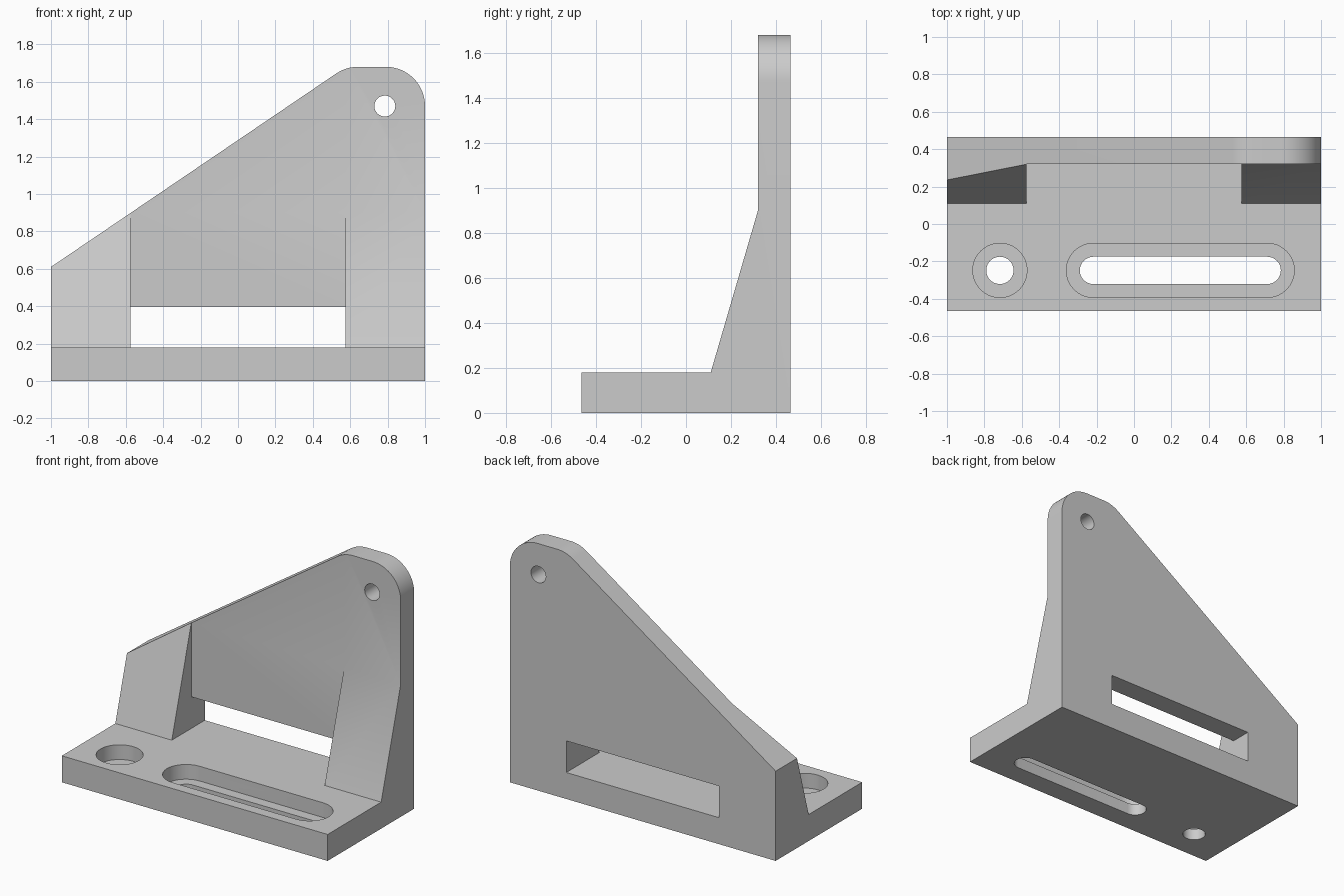
import bpy, bmesh, math
from mathutils import Vector

cube = bpy.data.objects.get("Cube")
if cube:
    bpy.data.objects.remove(cube, do_unlink=True)

grey = bpy.data.materials.new("plain grey")
grey.use_nodes = True
colour = (0.6, 0.6, 0.6, 1)
grey.diffuse_color = colour
grey.node_tree.nodes["Principled BSDF"].inputs["Base Color"].default_value = colour


def prism(name, points, offset):
    """Extrude a closed 3D outline along an offset."""
    bm = bmesh.new()
    face = bm.faces.new([bm.verts.new(p) for p in points])
    new = bmesh.ops.extrude_face_region(bm, geom=[face])["geom"]
    bmesh.ops.translate(bm, vec=Vector(offset),
                        verts=[v for v in new if isinstance(v, bmesh.types.BMVert)])
    bmesh.ops.recalc_face_normals(bm, faces=bm.faces)
    mesh = bpy.data.meshes.new(name)
    bm.to_mesh(mesh)
    bm.free()
    mesh.materials.append(grey)
    obj = bpy.data.objects.new(name, mesh)
    bpy.context.collection.objects.link(obj)
    return obj


def box(name, low, high):
    (x0, y0, z0), (x1, y1, z1) = low, high
    return prism(name, [(x0, y0, z0), (x1, y0, z0), (x1, y1, z0), (x0, y1, z0)],
                 (0, 0, z1 - z0))


def arc(cx, cy, r, start, end, steps=16):
    angles = [math.radians(start + (end - start) * i / steps) for i in range(steps + 1)]
    return [(cx + r * math.cos(a), cy + r * math.sin(a)) for a in angles]


def slot(name, x0, x1, r, z0):
    """Upright cutter with round ends; a plain cylinder when x0 equals x1."""
    y = -0.248
    outline = arc(x1, y, r, -90, 90) + arc(x0, y, r, 90, 270)
    if x0 == x1:
        outline = arc(x0, y, r, 0, 360, 40)[:-1]
    return prism(name, [(px, py, z0) for px, py in outline], (0, 0, 0.5))


def boolean(target, cutter, operation="DIFFERENCE"):
    mod = target.modifiers.new("cut", "BOOLEAN")
    mod.operation, mod.solver, mod.object = operation, "EXACT", cutter
    bpy.context.view_layer.objects.active = target
    bpy.ops.object.modifier_apply(modifier=mod.name)
    bpy.data.objects.remove(cutter, do_unlink=True)


# Side profile: base, sloping gusset and upright plate
side = [(-0.465, 0), (0.465, 0), (0.465, 1.8), (0.32, 1.8),
        (0.32, 0.9), (0.11, 0.18), (-0.465, 0.18)]
bracket = prism("mounting_bracket", [(-1.1, y, z) for y, z in side], (2.2, 0, 0))

# Front outline: sloping edge with a rounded top
slope = math.degrees(math.atan(0.678))
radius, top = 0.21, 1.68
corner = -1 + (top - 0.61) / 0.678
left_x = corner + radius * math.tan(math.radians(slope / 2))
front = [(-1, -0.1), (1, -0.1)]
front += arc(1 - radius, top - radius, radius, 0, 90)
front += arc(left_x, top - radius, radius, 90, 90 + slope, 8)
front += [(-1, 0.61)]
boolean(bracket, prism("outline", [(x, -0.6, z) for x, z in front], (0, 1.2, 0)), "INTERSECT")

# Open bay between the gussets, and the window through the plate
boolean(bracket, box("bay", (-0.575, -0.6, 0.18), (0.575, 0.32, 2)))
boolean(bracket, box("window", (-0.575, 0.2, 0.18), (0.575, 0.6, 0.395)))

# Pivot hole near the top
pivot = arc(0.785, 1.47, 0.056, 0, 360, 32)[:-1]
boolean(bracket, prism("pivot_hole", [(x, 0, z) for x, z in pivot], (0, 0.8, 0)))

# Counterbored bolt hole and adjustment slot in the base
for x0, x1 in ((-0.717, -0.717), (-0.217, 0.712)):
    boolean(bracket, slot("counterbore", x0, x1, 0.145, 0.08))
    boolean(bracket, slot("through_hole", x0, x1, 0.073, -0.1))

bpy.ops.object.select_all(action="DESELECT")
bracket.select_set(True)
bpy.context.view_layer.objects.active = bracket
bpy.ops.object.shade_smooth_by_angle(angle=math.radians(30))
